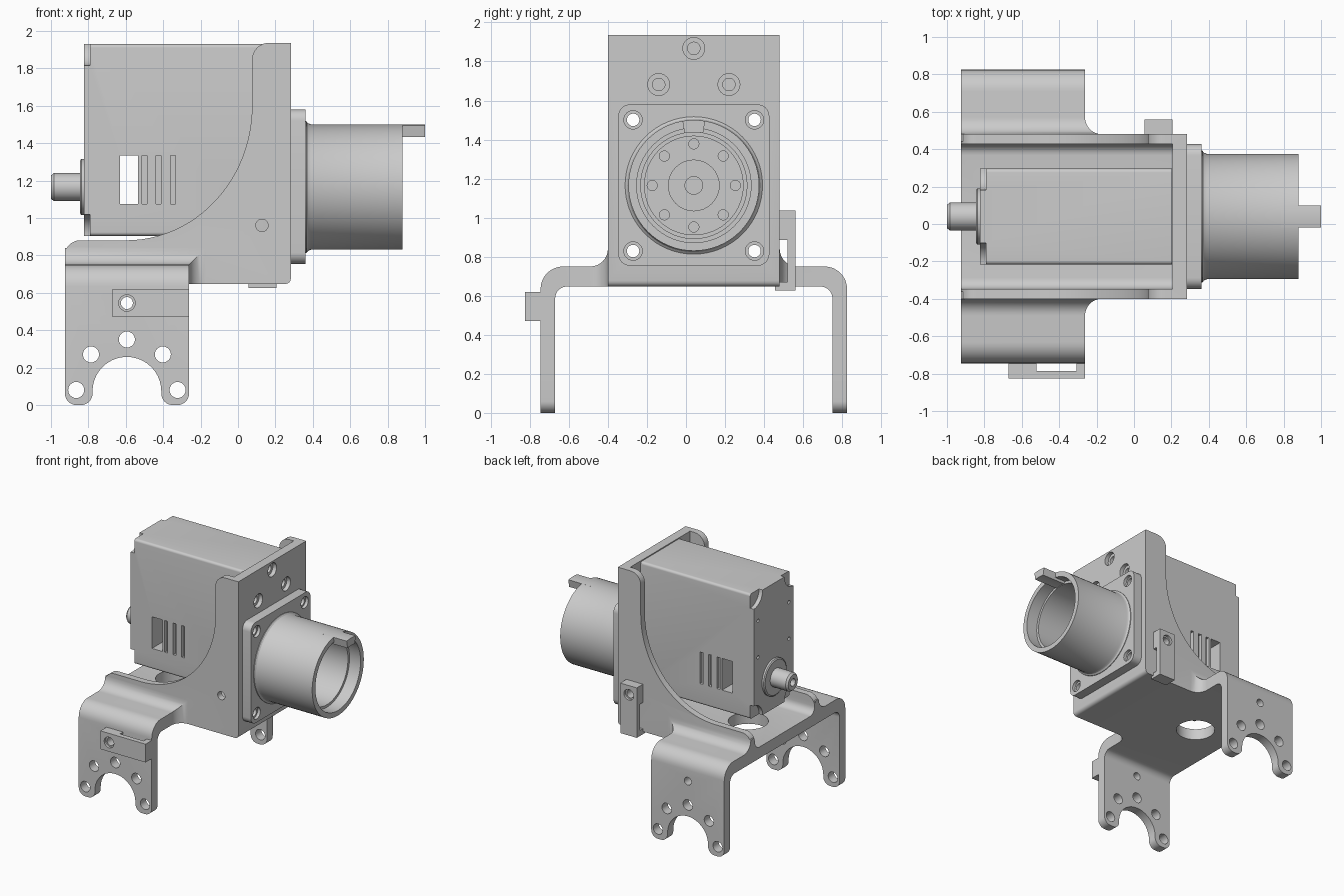
import bpy, bmesh
from math import sin, cos, pi, radians
from mathutils import Matrix, Vector

if "Cube" in bpy.data.objects:
    bpy.data.objects.remove(bpy.data.objects["Cube"])

YC, ZC, LX = 0.04, 1.165, -0.594      # mid plane, shaft height, leg centre


def finish(name, bm):
    bmesh.ops.recalc_face_normals(bm, faces=bm.faces)
    me = bpy.data.meshes.new(name)
    bm.to_mesh(me)
    bm.free()
    ob = bpy.data.objects.new(name, me)
    bpy.context.collection.objects.link(ob)
    return ob


def arc(cx, cy, r, a0, a1, n=8, ry=None):
    ry = r if ry is None else ry
    return [(cx + r * cos(radians(a0 + (a1 - a0) * i / n)),
             cy + ry * sin(radians(a0 + (a1 - a0) * i / n))) for i in range(n + 1)]


def rrect(u0, u1, v0, v1, r):
    return (arc(u1 - r, v1 - r, r, 0, 90, 6) + arc(u0 + r, v1 - r, r, 90, 180, 6)
            + arc(u0 + r, v0 + r, r, 180, 270, 6) + arc(u1 - r, v0 + r, r, 270, 360, 6))


def prism(name, pts, axis, a, b):
    """Extrude a 2D outline along an axis from a to b."""
    put = {'x': lambda p, t: (t, p[0], p[1]), 'y': lambda p, t: (p[0], t, p[1]),
           'z': lambda p, t: (p[0], p[1], t)}[axis]
    bm = bmesh.new()
    lo = [bm.verts.new(put(p, a)) for p in pts]
    hi = [bm.verts.new(put(p, b)) for p in pts]
    bm.faces.new(lo)
    bm.faces.new(hi)
    for i in range(len(pts)):
        j = (i + 1) % len(pts)
        bm.faces.new((lo[i], lo[j], hi[j], hi[i]))
    return finish(name, bm)


def rod(name, u, v, r, axis, a, b, n=32):
    return prism(name, arc(u, v, r, 0, 360 - 360 / n, n - 1), axis, a, b)


def box(name, x0, x1, y0, y1, z0, z1):
    return prism(name, [(x0, y0), (x1, y0), (x1, y1), (x0, y1)], 'z', z0, z1)


def lathe(name, prof, n=64):
    """Spin a closed (x, radius) outline about the shaft axis."""
    bm = bmesh.new()
    rings = []
    for x, r in prof:
        rings.append([bm.verts.new((x, YC + r * cos(2 * pi * k / n), ZC + r * sin(2 * pi * k / n)))
                      for k in range(n)])
    for i in range(len(prof)):
        p, q = rings[i], rings[(i + 1) % len(prof)]
        for k in range(n):
            m = (k + 1) % n
            bm.faces.new((p[k], p[m], q[m], q[k]))
    return finish(name, bm)


def boolean(ob, *tools, op='DIFFERENCE'):
    for t in tools:
        m = ob.modifiers.new('bool', 'BOOLEAN')
        m.operation, m.object, m.solver = op, t, 'EXACT'
        bpy.context.view_layer.objects.active = ob
        bpy.ops.object.modifier_apply(modifier=m.name)
        bpy.data.objects.remove(t)
    return ob


# Main frame: side outline, hollowed between the two walls
outline = ([(-0.925, 0.647)] + arc(0.253, 0.677, 0.03, -90, 0, 4) + [(0.283, 1.936)]
           + arc(0.165, 1.846, 0.09, 90, 180) + arc(-0.6, 1.6, 0.675, 0, -90, 24, 0.72)
           + arc(-0.845, 0.80, 0.08, 90, 180))
frame = prism('bracket_frame', outline, 'y', YC - 0.44, YC + 0.44)
inner = rrect(YC - 0.387, YC + 0.387, 0.74, 2.3, 0.06)
boolean(frame, prism('c', inner, 'x', -1.2, 0.207))

# Legs: bent strip, trimmed to the forked outline
fork = ([(-0.925, 0.9)] + arc(-0.865, 0.06, 0.06, 180, 270) + arc(LX - 0.244, 0.06, 0.06, 270, 360)
        + arc(LX, 0.073, 0.184, 180, 0, 20) + arc(LX + 0.244, 0.06, 0.06, 180, 270)
        + arc(-0.322, 0.06, 0.06, 270, 360) + [(-0.262, 0.2), (-0.165, 0.2), (-0.165, 0.9)])
holes = [(LX + s * 0.271, 0.08, 0.043) for s in (-1, 1)]
holes += [(LX + s * 0.192, 0.27, 0.043) for s in (-1, 1)]
holes += [(LX, 0.35, 0.043), (LX, 0.545, 0.032)]
for s in (-1, 1):
    half = ([(0.785, -0.05)] + arc(0.67, 0.635, 0.115, 0, 90) + arc(0.53, 0.84, 0.09, 270, 180)
            + [(0.40, 0.84), (0.40, 0.647)] + arc(0.65, 0.587, 0.06, 90, 0) + [(0.71, -0.05)])
    leg = prism('leg', [(YC + s * u, v) for u, v in half], 'x', -0.925, -0.172)
    boolean(leg, prism('c', fork, 'y', -1, 1), op='INTERSECT')
    plan = [(-0.262, 1)] + arc(-0.172, 0.53, 0.09, 180, 270) + [(-0.1, 0.44), (-0.1, 1)]
    boolean(leg, prism('c', [(u, YC + s * v) for u, v in plan], 'z', -0.2, 1.2))
    boolean(leg, *[rod('c', x, z, r, 'y', -1, 1, 24) for x, z, r in holes])
    boolean(frame, leg, op='UNION')

# Flange with corner screws
flange = prism('tube_flange', rrect(YC - 0.387, YC + 0.387, 0.754, 1.58, 0.06), 'x', 0.283, 0.36)
for y in (YC - 0.311, YC + 0.311):
    for z in (ZC - 0.336, ZC + 0.336):
        for ob in (flange, frame):
            boolean(ob, rod('c', y, z, 0.032, 'x', 0.1, 0.5, 24))
        boolean(flange, rod('c', y, z, 0.047, 'x', 0.335, 0.5, 24))

# Countersunk screw holes in the front plate, side hole, floor opening
for y, z in ((YC, 1.867), (YC - 0.18, 1.682), (YC + 0.18, 1.682)):
    boolean(frame, rod('c', y, z, 0.032, 'x', 0.1, 0.4, 24), rod('c', y, z, 0.056, 'x', 0.25, 0.4, 24))
boolean(frame, rod('c', 0.128, 0.96, 0.033, 'y', -1, 1, 24), rod('c', LX, YC, 0.15, 'z', 0.5, 0.8, 40))

# Output tube with stepped bore, key tab and drive disc
tube = lathe('output_tube', [(0.355, 0.352), (0.365, 0.352), (0.375, 0.341), (0.39, 0.335), (0.88, 0.335),
                             (0.88, 0.293), (0.78, 0.293), (0.78, 0.272), (0.355, 0.272)])
key = arc(YC, ZC, 0.335, 80, 100, 6) + arc(YC, ZC, 0.272, 100, 80, 6)
prism('key_tab', key, 'x', 0.785, 1.0)
disc = rod('drive_disc', YC, ZC, 0.255, 'x', 0.355, 0.47, 64)
boolean(disc, rod('c', YC, ZC, 0.13, 'x', 0.45, 0.6), rod('c', YC, ZC, 0.045, 'x', 0.38, 0.6))
boolean(disc, *[rod('c', YC + 0.213 * cos(k * pi / 4), ZC + 0.213 * sin(k * pi / 4), 0.026,
                    'x', 0.38, 0.6, 20) for k in range(8)])

# Motor housing with corner notches, window, vents and screw dimples
motor = prism('motor_housing', rrect(YC - 0.256, YC + 0.256, 0.904, 1.93, 0.02), 'x', -0.823, 0.204)
for y in (YC - 0.256, YC + 0.256):
    for z in (0.904, 1.93):
        boolean(motor, rod('c', y, z, 0.115, 'x', -0.9, -0.79, 40))
boolean(motor, box('c', -0.63, -0.535, -1, 1, 1.075, 1.335))
for x in (-0.514, -0.438, -0.36):
    for y in (YC - 0.256, YC + 0.256):
        boolean(motor, box('c', x, x + 0.027, y - 0.03, y + 0.03, 1.075, 1.335))
for y in (YC - 0.2, YC + 0.2):
    for z in (1.4, 1.7):
        boolean(motor, rod('c', y, z, 0.014, 'x', -0.9, -0.80, 12))
lathe('rear_boss', [(-0.815, 0.15), (-0.838, 0.15), (-0.845, 0.14), (-0.845, 0.05), (-0.815, 0.05)])
lathe('rear_shaft', [(-0.80, 0.075), (-0.985, 0.075), (-1.0, 0.062), (-1.0, 0.03), (-0.93, 0.03),
                     (-0.93, 0.001), (-0.80, 0.001)], 40)

# Cable clips on the front leg and on the back wall
clip = [(0, 0), (0, 0.08), (0.41, 0.08), (0.41, 0), (0.365, 0), (0.365, 0.04), (0.15, 0.04), (0.15, 0)]
leg_clip = prism('leg_clip', [(-0.672 + u, -0.745 - v) for u, v in clip], 'z', 0.47, 0.62)
boolean(leg_clip, rod('c', LX, 0.545, 0.032, 'y', -1, 0, 24), rod('c', LX, 0.545, 0.044, 'y', -1, -0.805, 24))
wall_clip = prism('wall_clip', [(0.48 + v, 1.036 - u) for u, v in clip], 'x', 0.055, 0.205)
boolean(wall_clip, rod('c', 0.128, 0.96, 0.032, 'y', 0, 1, 24), rod('c', 0.128, 0.96, 0.044, 'y', 0.54, 1, 24))
box('wall_clip_hook', 0.055, 0.205, 0.455, 0.50, 0.626, 0.65)

# Smooth round surfaces, keep hard edges
bpy.ops.object.select_all(action='SELECT')
bpy.ops.object.shade_smooth_by_angle(angle=radians(25))
